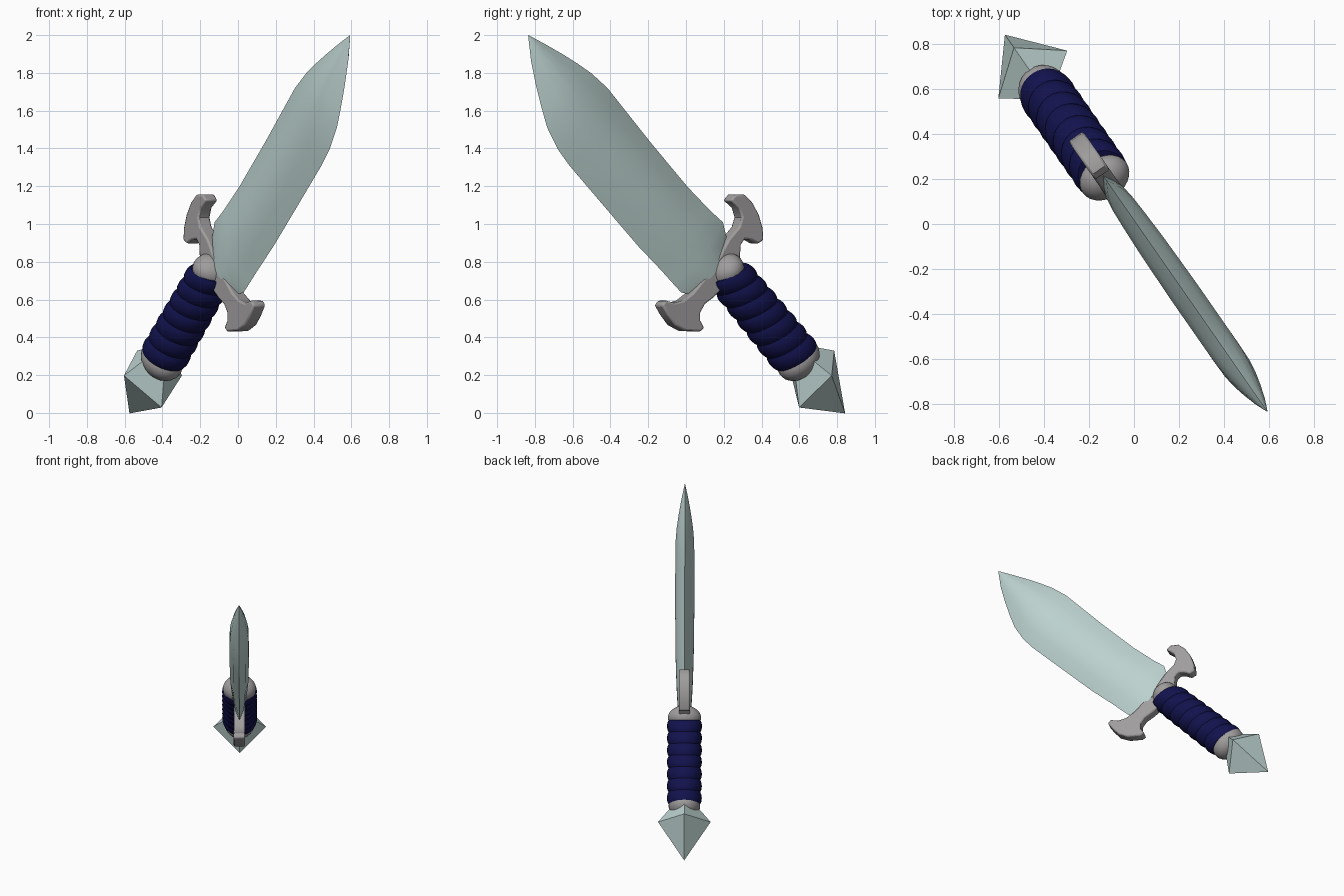
import bpy, bmesh, math
from mathutils import Matrix, Vector

if "Cube" in bpy.data.objects:
    bpy.data.objects.remove(bpy.data.objects["Cube"])

# Dagger frame: u along the blade, v across it (both in a tilted vertical plane), n = thickness
h = Vector((0.571, -0.82, 0)).normalized()
z = Vector((0, 0, 1))
eu, ev = (h + z) / math.sqrt(2), (z - h) / math.sqrt(2)
en = eu.cross(ev)
FRAME = Matrix((eu, ev, en)).transposed().to_4x4()
FRAME.translation = z - en * 0.01


def mat(name, rgb):
    m = bpy.data.materials.new(name)
    m.diffuse_color = (*rgb, 1)
    m.use_nodes = True
    m.node_tree.nodes["Principled BSDF"].inputs["Base Color"].default_value = m.diffuse_color
    return m


STEEL = mat("pale_steel", (0.50, 0.64, 0.62))
GREY = mat("grey_metal", (0.35, 0.335, 0.335))
NAVY = mat("navy_wrap", (0.006, 0.006, 0.075))


def from_side(y, zz):
    """Side-view grid position to (u, v)."""
    s, w = -y / 0.82, zz - 1
    return (s + w) / math.sqrt(2), (w - s) / math.sqrt(2)


def finish(name, bm, material, smooth=None, bevel=0):
    bmesh.ops.recalc_face_normals(bm, faces=bm.faces)
    me = bpy.data.meshes.new(name)
    bm.to_mesh(me)
    bm.free()
    ob = bpy.data.objects.new(name, me)
    bpy.context.collection.objects.link(ob)
    ob.matrix_world = FRAME
    me.materials.append(material)
    if bevel:
        b = ob.modifiers.new("bevel", 'BEVEL')
        b.width, b.segments, b.limit_method = bevel, 2, 'ANGLE'
        b.angle_limit = math.radians(50)
    if smooth:
        bpy.ops.object.select_all(action='DESELECT')
        bpy.context.view_layer.objects.active = ob
        ob.select_set(True)
        bpy.ops.object.shade_smooth_by_angle(angle=math.radians(smooth))
    return ob


def loft(name, rings, material, smooth):
    """Skin closed rings of points and cap both ends."""
    bm = bmesh.new()
    vs = [[bm.verts.new(p) for p in r] for r in rings]
    k = len(rings[0])
    for a, b in zip(vs, vs[1:]):
        for i in range(k):
            bm.faces.new((a[i], a[(i + 1) % k], b[(i + 1) % k], b[i]))
    bm.faces.new(vs[0])
    bm.faces.new(vs[-1])
    bmesh.ops.remove_doubles(bm, verts=bm.verts, dist=0.0005)
    return finish(name, bm, material, smooth)


# Blade: lens section along stations (u, upper edge, lower edge, half thickness)
stations = [(-0.29, 0.09, -0.24, 0.045), (-0.23, 0.13, -0.283, 0.05),
            (-0.157, 0.17, -0.287, 0.055), (-0.05, 0.155, -0.292, 0.06),
            (0.14, 0.141, -0.306, 0.066), (0.48, 0.139, -0.313, 0.07),
            (0.76, 0.144, -0.318, 0.07), (0.87, 0.146, -0.31, 0.07),
            (1.0, 0.128, -0.277, 0.068), (1.1, 0.101, -0.228, 0.06),
            (1.206, 0.067, -0.172, 0.045), (1.32, 0.026, -0.103, 0.025),
            (1.43, -0.016, -0.02, 0.001)]
lens = [(-1, 0), (-0.6, 0.62), (-0.2, 0.97), (0.2, 0.97), (0.6, 0.62), (1, 0)]
lens += [(f, -t) for f, t in lens[-2:0:-1]]
loft("blade", [[(u, (a + b) / 2 + f * (a - b) / 2, t * g) for f, g in lens]
               for u, a, b, t in stations], STEEL, 32)

# Cross guard with curled horns: outline read from the side, extruded
outline = [(0.21, 1.125), (0.235, 1.155), (0.285, 1.155), (0.325, 1.115), (0.36, 1.05),
           (0.38, 0.98), (0.385, 0.915), (0.355, 0.895), (0.32, 0.915), (0.285, 0.92),
           (0.265, 0.89), (0.26, 0.82), (0.22, 0.74), (0.17, 0.66), (0.12, 0.61),
           (0.075, 0.575), (0.05, 0.53), (0.05, 0.49), (0.072, 0.45), (0.05, 0.43),
           (-0.03, 0.435), (-0.085, 0.465), (-0.125, 0.52), (-0.153, 0.57),
           (-0.135, 0.596), (-0.085, 0.582), (-0.04, 0.595), (0.01, 0.635),
           (0.07, 0.71), (0.14, 0.81), (0.2, 0.92), (0.255, 0.985), (0.27, 1.035),
           (0.255, 1.085)]
bm = bmesh.new()
face = bm.faces.new([bm.verts.new((*from_side(y, w), -0.04)) for y, w in outline])
ext = bmesh.ops.extrude_face_region(bm, geom=[face])
bmesh.ops.translate(bm, vec=(0, 0, 0.08),
                    verts=[g for g in ext["geom"] if isinstance(g, bmesh.types.BMVert)])
finish("cross_guard", bm, GREY, 40, 0.01)

# Rounded metal collars at both ends of the grip
for name, u, radii in (("upper_collar", -0.345, (0.085, 0.1, 0.118)),
                       ("lower_collar", -1.015, (0.095, 0.13, 0.112))):
    bm = bmesh.new()
    bmesh.ops.create_uvsphere(bm, u_segments=24, v_segments=14, radius=1)
    bmesh.ops.scale(bm, vec=radii, verts=bm.verts)
    bmesh.ops.translate(bm, vec=(u, 0, 0), verts=bm.verts)
    finish(name, bm, GREY, 40)

# Grip wrap: tilted bulging bands
BANDS, SUB, SIDES = 7, 6, 28
rings = []
for i in range(BANDS * SUB + 1):
    t = i / (BANDS * SUB)
    bulge = 0.91 + 0.09 * math.sin(math.pi * (i % SUB) / SUB) ** 0.7
    tilt = 0.34 - 0.16 * t
    ring = []
    for k in range(SIDES):
        a = 2 * math.pi * k / SIDES
        v = (0.125 + 0.012 * t) * bulge * math.cos(a)
        ring.append((-0.365 - 0.635 * t - tilt * v, v, 0.124 * bulge * math.sin(a)))
    rings.append(ring)
loft("grip_wrap", rings, NAVY, 35)

# Pommel: faceted gem with four corners, one outer point and one buried point
bm = bmesh.new()
ring = [bm.verts.new(p) for p in ((-1.135, 0, 0.187), (-1.145, 0.197, 0),
                                  (-1.135, 0, -0.187), (-1.198, -0.176, 0))]
for tip in ((-1.43, 0.012, 0), (-0.92, 0.03, 0)):
    apex = bm.verts.new(tip)
    for i in range(4):
        bm.faces.new((ring[i], ring[(i + 1) % 4], apex))
finish("pommel_gem", bm, STEEL)
